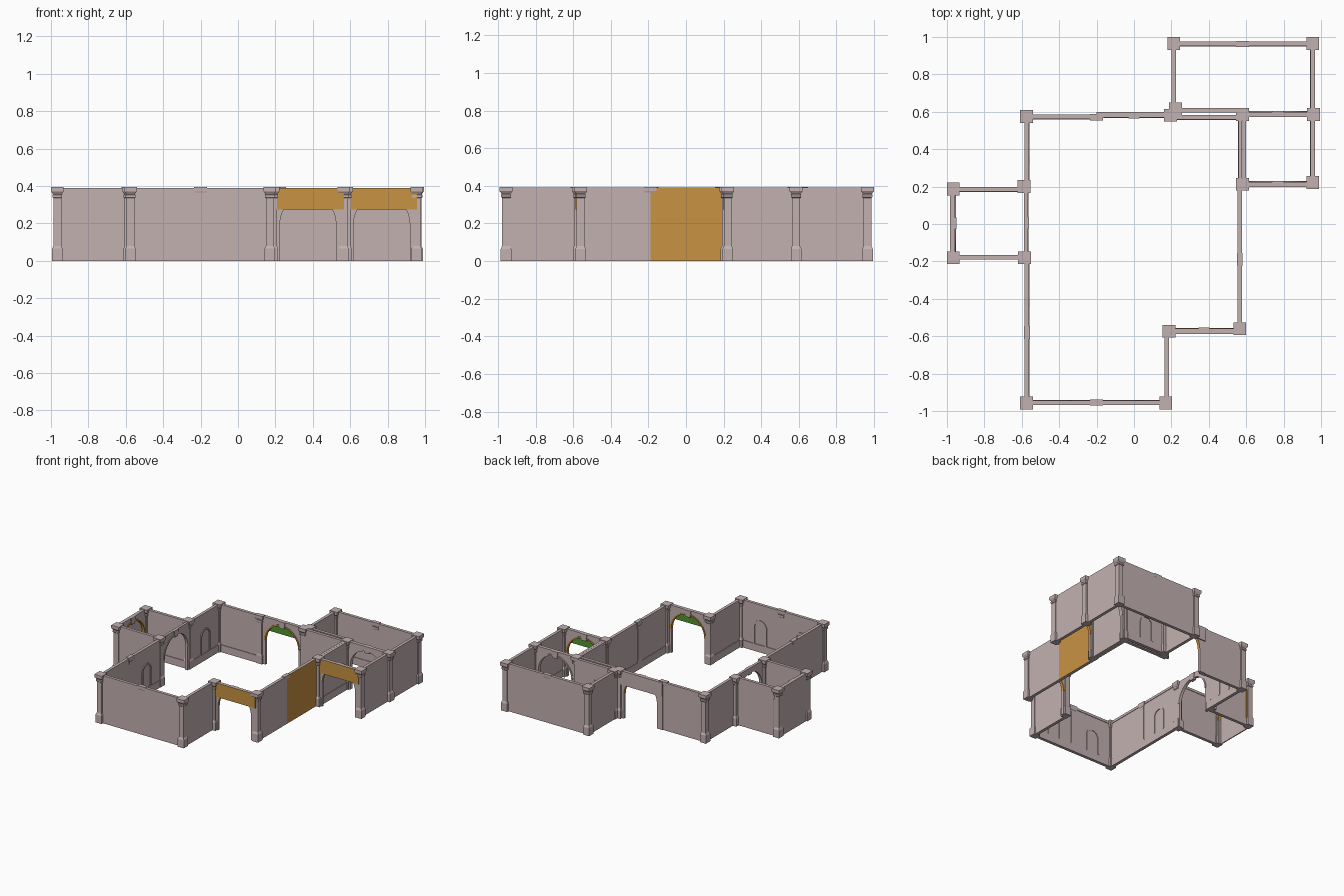
import bpy, bmesh, math
from mathutils import Matrix, Vector

if "Cube" in bpy.data.objects:
    bpy.data.objects.remove(bpy.data.objects["Cube"])


def material(name, rgb):
    m = bpy.data.materials.new(name)
    m.use_nodes = True
    m.diffuse_color = (*rgb, 1)
    m.node_tree.nodes["Principled BSDF"].inputs["Base Color"].default_value = (*rgb, 1)
    return m


MATS = [material("pale_stone", (0.55, 0.44, 0.44)),
        material("ochre", (0.58, 0.29, 0.055)),
        material("leaf_green", (0.08, 0.31, 0.025))]
STONE, OCHRE, GREEN = range(3)
TOP, HALF, RADIUS, SPRING, LINTEL = 0.39, 0.01, 0.15, 0.2, 0.275


def finish(name, bm, matrix, paint=None):
    bmesh.ops.recalc_face_normals(bm, faces=bm.faces)
    if paint:
        for f in bm.faces:
            f.material_index = paint(f)
    mesh = bpy.data.meshes.new(name)
    bm.to_mesh(mesh)
    bm.free()
    for m in MATS:
        mesh.materials.append(m)
    ob = bpy.data.objects.new(name, mesh)
    ob.matrix_world = matrix
    bpy.context.collection.objects.link(ob)
    return ob


def slab(name, outline, v0, v1, matrix, paint=None):
    """Extrude a wall outline (along, up) through its thickness."""
    bm = bmesh.new()
    face = bm.faces.new([bm.verts.new((u, v0, z)) for u, z in outline])
    new = bmesh.ops.extrude_face_region(bm, geom=[face])["geom"]
    bmesh.ops.translate(bm, vec=(0, v1 - v0, 0),
                        verts=[e for e in new if isinstance(e, bmesh.types.BMVert)])
    return finish(name, bm, matrix, paint)


def rect(u0, u1, z0, z1):
    return [(u0, z0), (u1, z0), (u1, z1), (u0, z1)]


def arch(c, r, spring, foot=0):
    """Points of an arched opening, left foot to right foot."""
    curve = [(c - r * math.cos(math.pi * i / 16), spring + r * math.sin(math.pi * i / 16))
             for i in range(17)]
    return [(c - r, foot)] + curve + [(c + r, foot)]


def frame(a, b):
    """Local x runs along the wall, local y points into the room."""
    d = (Vector(b) - Vector(a)).normalized()
    m = Matrix(((d.x, -d.y, 0, a[0]), (d.y, d.x, 0, a[1]), (0, 0, 1, 0), (0, 0, 0, 1)))
    return m, (Vector(b) - Vector(a)).length


def solid_wall(name, a, b, outer=STONE, half=HALF, niche=False):
    m, length = frame(a, b)
    slab(name, rect(0, length, 0, TOP), -half, half, m,
         lambda f: outer if f.normal.y < -0.9 else STONE)
    slab(name + "_baseboard", rect(0, length, 0, 0.06), half, half + 0.005, m)
    slab(name + "_cornice", rect(0, length, 0.37, TOP), half, half + 0.004, m)
    if niche:
        c = length / 2
        ring = arch(c, 0.06, 0.2, 0.06) + arch(c, 0.048, 0.2, 0.06)[::-1]
        slab(name + "_niche_trim", ring, half, half + 0.006, m)


def arch_wall(name, a, b, reveal=STONE, half=HALF, plate=None, outer=STONE, inner=GREEN):
    """Arched wall; plate is the foot height of a panel behind the arch."""
    m, length = frame(a, b)
    c = length / 2
    outline = [(0, 0)] + arch(c, RADIUS, SPRING) + [(length, 0), (length, TOP), (0, TOP)]

    def paint(f):
        p = f.calc_center_median()
        curved = abs(f.normal.y) < 0.1 and SPRING < p.z < TOP - 0.01 and abs(p.x - c) < RADIUS
        return reveal if curved else STONE

    slab(name, outline, -half, half, m, paint)
    slab(name + "_keystone", [(c - 0.02, 0.335), (c + 0.02, 0.335), (c + 0.03, TOP), (c - 0.03, TOP)],
         -half, half + 0.006, m)
    # Raised band round the arch
    band = arch(c, RADIUS + 0.012, SPRING, SPRING) + arch(c, RADIUS, SPRING, SPRING)[::-1]
    slab(name + "_band", band, half, half + 0.004, m, lambda f: reveal)
    if plate is not None:
        slab(name + "_panel", rect(0, length, plate, TOP), -half - 0.008, -half, m,
             lambda f: outer if f.normal.y < -0.9 else inner if f.normal.y > 0.9
             else STONE if f.normal.z > 0.9 else OCHRE)


def post(name, x, y, sx=1, sy=1):
    """Square column with plinth and stepped capital."""
    profile = [(0, 0.028), (0.065, 0.028), (0.08, 0.021), (0.335, 0.021), (0.34, 0.026),
               (0.352, 0.026), (0.356, 0.023), (0.372, 0.034), (0.395, 0.034)]
    bm = bmesh.new()
    rings = [[bm.verts.new((i * w * sx, j * w * sy, z))
              for i, j in ((-1, -1), (1, -1), (1, 1), (-1, 1))] for z, w in profile]
    for lo, hi in zip(rings, rings[1:]):
        for k in range(4):
            n = (k + 1) % 4
            bm.faces.new((lo[k], lo[n], hi[n], hi[k]))
    bm.faces.new(rings[0][::-1])
    bm.faces.new(rings[-1])
    finish(name, bm, Matrix.Translation((x, y, 0)))


# Main hall
solid_wall("hall_front_wall_right", (-0.575, -0.957), (-0.2, -0.957), niche=True)
solid_wall("hall_front_wall_left", (-0.2, -0.957), (0.178, -0.957), niche=True)
solid_wall("hall_front_side_wall", (0.178, -0.957), (0.178, -0.57))
arch_wall("hall_front_arch", (0.18, -0.57), (0.568, -0.57), OCHRE, plate=LINTEL, outer=OCHRE)
solid_wall("hall_left_wall_front", (0.568, -0.57), (0.568, -0.19))
solid_wall("hall_left_wall_middle", (0.568, -0.19), (0.568, 0.21), outer=OCHRE)
solid_wall("hall_left_wall_back", (0.57, 0.21), (0.57, 0.585), half=0.008)
solid_wall("hall_back_wall_left", (0.58, 0.572), (0.2, 0.572))
arch_wall("hall_back_arch", (0.2, 0.58), (-0.2, 0.58), OCHRE, plate=LINTEL)
solid_wall("hall_back_wall_right", (-0.2, 0.575), (-0.575, 0.575))
solid_wall("hall_right_wall_back", (-0.575, 0.575), (-0.575, 0.19), niche=True)
arch_wall("alcove_entry_arch", (-0.577, 0.19), (-0.577, -0.18))
solid_wall("hall_right_wall_middle", (-0.575, -0.18), (-0.575, -0.58), niche=True)
solid_wall("hall_right_wall_front", (-0.575, -0.58), (-0.575, -0.957))

# Alcove
solid_wall("alcove_back_wall", (-0.58, 0.187), (-0.968, 0.187))
arch_wall("alcove_end_arch", (-0.966, 0.187), (-0.966, -0.18), OCHRE, plate=0, inner=STONE)
solid_wall("alcove_front_wall", (-0.968, -0.18), (-0.58, -0.18))
slab("alcove_edge_strip", rect(0.355, 0.367, 0.06, 0.3), -0.014, -0.01,
     frame((-0.58, 0.187), (-0.968, 0.187))[0], lambda f: OCHRE)

# Back room
solid_wall("back_room_front_wall", (0.21, 0.605), (0.58, 0.605), niche=True)
arch_wall("back_room_arch", (0.58, 0.585), (0.957, 0.585), half=0.014)
solid_wall("back_room_left_wall", (0.957, 0.585), (0.957, 0.965))
solid_wall("back_room_back_wall", (0.957, 0.965), (0.21, 0.965))
solid_wall("back_room_right_wall", (0.21, 0.965), (0.21, 0.605))

# Side room
arch_wall("side_room_front_arch", (0.58, 0.215), (0.957, 0.215), OCHRE, plate=LINTEL, outer=OCHRE)
solid_wall("side_room_left_wall", (0.957, 0.215), (0.957, 0.585))
solid_wall("side_room_right_wall", (0.587, 0.585), (0.587, 0.215), half=0.008)

# Corner posts
corners = [(-0.575, 0.575), (0.195, 0.582), (0.222, 0.615), (0.58, 0.585), (0.96, 0.585),
           (0.212, 0.965), (0.955, 0.965), (0.955, 0.222), (0.58, 0.212), (0.565, -0.56),
           (0.187, -0.573), (0.17, -0.957), (-0.575, -0.957), (-0.585, -0.18),
           (-0.588, 0.2), (-0.966, 0.187), (-0.966, -0.18)]
for i, (x, y) in enumerate(corners):
    post(f"corner_post_{i + 1}", x, y)

# Pilasters between wall panels
for i, (x, y, sx, sy) in enumerate([(0.58, 0.962, 1, 0.45), (-0.2, 0.57, 1, 0.5),
                                    (0.565, -0.19, 0.45, 1), (-0.572, -0.58, 0.45, 1),
                                    (-0.2, -0.954, 1, 0.45)]):
    post(f"pilaster_{i + 1}", x, y, sx, sy)
